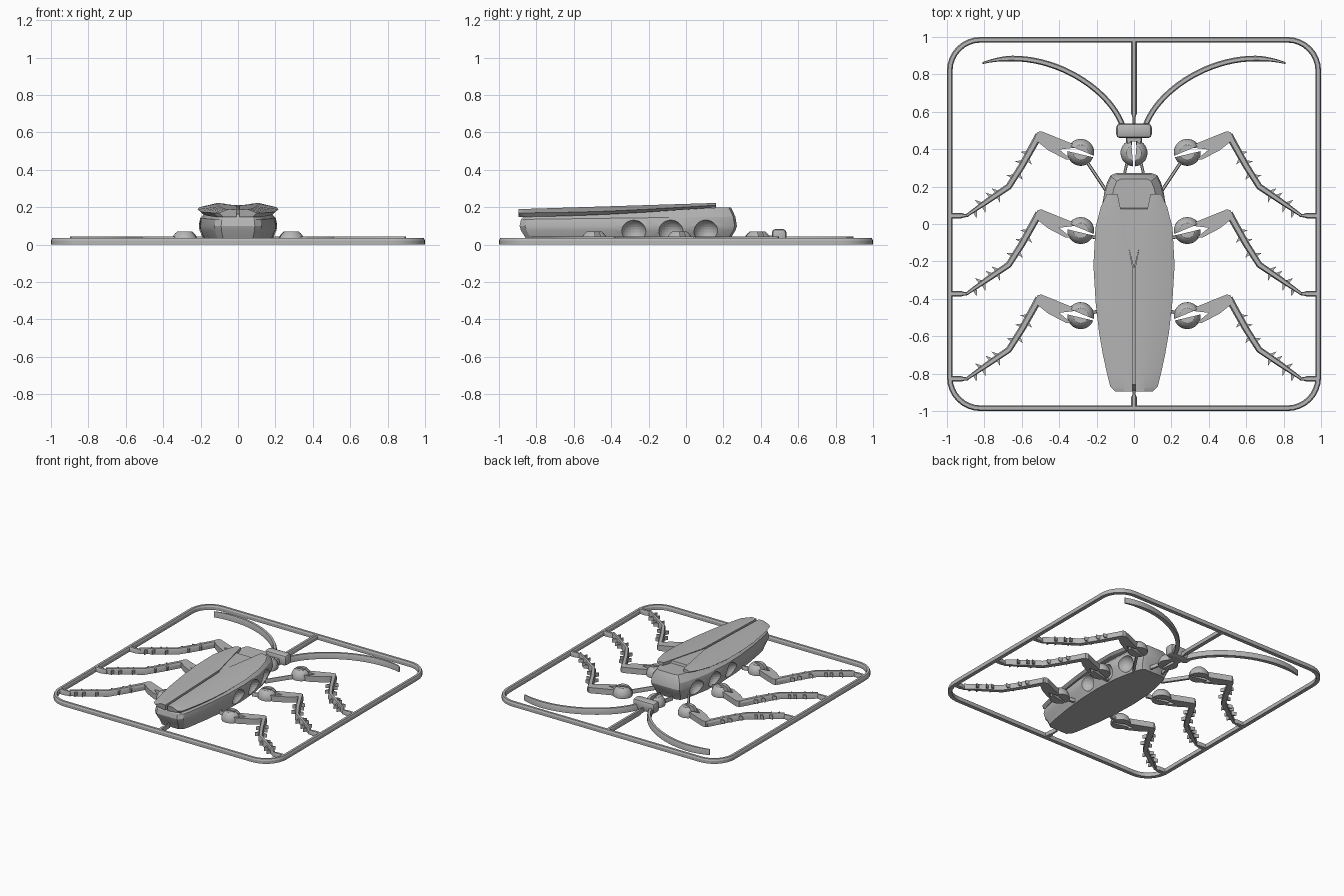
import bpy, bmesh, math
from mathutils import Vector, Matrix

cube = bpy.data.objects.get("Cube")
if cube:
    bpy.data.objects.remove(cube, do_unlink=True)

grey = bpy.data.materials.new("plain_grey")
grey.use_nodes = True
COLOUR = (0.47, 0.47, 0.47, 1)
grey.diffuse_color = COLOUR
grey.node_tree.nodes["Principled BSDF"].inputs["Base Color"].default_value = COLOUR
parts = []


def finish(name, bm, mirror=False):
    bmesh.ops.recalc_face_normals(bm, faces=bm.faces)
    mesh = bpy.data.meshes.new(name)
    bm.to_mesh(mesh)
    bm.free()
    mesh.materials.append(grey)
    obj = bpy.data.objects.new(name, mesh)
    bpy.context.collection.objects.link(obj)
    if mirror:
        obj.modifiers.new("mirror", 'MIRROR').use_mirror_merge = False
    parts.append(obj)
    return obj


def loft(bm, rings, loop=False):
    """Skin a list of closed rings, with end caps unless looped."""
    rows = [[bm.verts.new(p) for p in ring] for ring in rings]
    pairs = list(zip(rows, rows[1:])) + ([(rows[-1], rows[0])] if loop else [])
    n = len(rows[0])
    for a, b in pairs:
        for i in range(n):
            bm.faces.new((a[i], a[(i + 1) % n], b[(i + 1) % n], b[i]))
    if not loop:
        bm.faces.new(rows[0])
        bm.faces.new(rows[-1])


def strip(bm, path, widths, height, loop=False):
    """Chamfered bar lying on the ground along a flat path."""
    pts = [Vector((x, y, 0)) for x, y in path]
    n, rings = len(pts), []
    for i, p in enumerate(pts):
        a = pts[i - 1] if i or loop else p
        b = pts[(i + 1) % n] if i < n - 1 or loop else p
        d = (b - a).normalized()
        side = Vector((-d.y, d.x, 0))
        w = widths[i] if isinstance(widths, list) else widths
        section = ((-.5, 0), (.5, 0), (.5, .65), (.3, 1), (-.3, 1), (-.5, .65))
        rings.append([p + side * w * u + Vector((0, 0, height * v)) for u, v in section])
    loft(bm, rings, loop)


def prism(bm, outline, z0, z1):
    loft(bm, [[(x, y, z) for x, y in outline] for z in (z0, z1)])


def split_ball(bm, x, y, angle, radius=0.072):
    """Flat-topped ball on the ground, split by a wedge-shaped slot."""
    for side in (1, -1):
        ball = bmesh.new()
        bmesh.ops.create_uvsphere(ball, u_segments=32, v_segments=16, radius=radius)
        cuts = (((0, 0, 0.06), (0, 0, 1)), ((0, 0, -0.01), (0, 0, -1)),
                ((0, side * 0.01, 0), (-0.08, -side, 0)))
        for co, no in cuts:
            bmesh.ops.bisect_plane(ball, geom=ball.verts[:] + ball.edges[:] + ball.faces[:],
                                   plane_co=co, plane_no=no, clear_outer=True)
            bmesh.ops.holes_fill(ball, edges=[e for e in ball.edges if e.is_boundary])
        ball.transform(Matrix.Translation((x, y, 0.01)) @ Matrix.Rotation(angle, 4, 'Z'))
        temp = bpy.data.meshes.new("temp")
        ball.to_mesh(temp)
        ball.free()
        bm.from_mesh(temp)
        bpy.data.meshes.remove(temp)


def lerp(a, b, t):
    return a + (b - a) * t


# Rounded square frame with its gates
bm = bmesh.new()
corner = 0.165
path = []
for k, (sx, sy) in enumerate(((1, 1), (-1, 1), (-1, -1), (1, -1))):
    for i in range(9):
        a = math.pi / 2 * (k + i / 8)
        path.append((sx * (0.985 - corner) + corner * math.cos(a),
                     sy * (0.985 - corner) + corner * math.sin(a)))
strip(bm, path, 0.03, 0.035, loop=True)
strip(bm, [(0, 0.98), (0, 0.59), (0, 0.57), (0, 0.53)], [0.03, 0.03, 0.014, 0.014], 0.035)
strip(bm, [(0, -0.98), (0, -0.925), (0, -0.91), (0, -0.86)], [0.03, 0.03, 0.014, 0.014], 0.035)
finish("frame", bm)

# Body: stacked copies of one outline, with a top that rises to the front
half = [(0.09, -0.89), (0.125, -0.86), (0.142, -0.8), (0.178, -0.6), (0.202, -0.4),
        (0.21, -0.2), (0.197, 0), (0.17, 0.13), (0.145, 0.22), (0.125, 0.26), (0.095, 0.272)]
outline = half + [(-x, y) for x, y in reversed(half)]


def level(y):
    return (y + 0.89) / 1.16


rings = []
for sx, inset, low, high in ((.82, .045, 0, 0), (.9, .03, .04, .04), (.98, .008, .075, .075),
                             (1, 0, .1, .1), (.96, .008, .135, .15), (.74, .032, .165, .2)):
    rings.append([(x * sx, -0.31 + (y + 0.31) * (1 - inset / 0.58),
                   lerp(low, high, level(y))) for x, y in outline])
bm = bmesh.new()
loft(bm, rings)
body = finish("body", bm)

# Ball sockets cut into the sides of the body
bm = bmesh.new()
for y, x in ((0.11, 0.185), (-0.08, 0.215), (-0.28, 0.22)):
    for s in (1, -1):
        bmesh.ops.create_uvsphere(bm, u_segments=24, v_segments=14, radius=0.068,
                                  matrix=Matrix.Translation((x * s, y, 0.066)))
cutter = finish("socket_cutter", bm)
parts.remove(cutter)
cutter.hide_render = True
cutter.hide_set(True)
cut = body.modifiers.new("sockets", 'BOOLEAN')
cut.operation, cut.object, cut.solver = 'DIFFERENCE', cutter, 'EXACT'

# Wing cases: bevelled shells that part towards the front
bm = bmesh.new()
rings = []
stations = [(0.1, -0.895), (0.127, -0.87), (0.142, -0.81), (0.166, -0.7), (0.187, -0.58),
            (0.205, -0.42), (0.217, -0.22), (0.206, -0.02), (0.178, 0.09), (0.145, 0.16)]
for xo, y in stations:
    t = (y + 0.895) / 1.055
    zt = lerp(0.192, 0.225, t)
    drop = lerp(0.022, 0.014, t) * (1 + 0.5 * math.sin(math.pi * t))
    xi = 0.009 if y < -0.22 else lerp(0.009, 0.088, (y + 0.22) / 0.38)
    under = zt - drop - lerp(0.022, 0.012, t)
    rings.append([(xi, y, zt - 0.004), (lerp(xi, xo, 0.45), y, zt - 0.002), (xo, y, zt - drop),
                  (xo - 0.02, y + (0.012 if t == 0 else 0), under), (xi, y, under)])
loft(bm, rings)
finish("wing_case", bm, mirror=True)

# Small triangular plate between the wing cases
bm = bmesh.new()
loft(bm, [[(-0.085, 0.092, 0.17), (0.085, 0.092, 0.17), (0, -0.24, 0.17)],
          [(-0.08, 0.08, 0.213), (0.08, 0.08, 0.213), (0, -0.24, 0.204)]])
finish("back_plate", bm)

# Head with a bevelled block, a neck and a split neck ball
bm = bmesh.new()
bmesh.ops.create_cube(bm, size=1, matrix=Matrix.Translation((0, 0.498, 0.042))
                      @ Matrix.Diagonal((0.19, 0.078, 0.084, 1)))
bmesh.ops.bevel(bm, geom=bm.edges[:], offset=0.02, segments=2, profile=0.5, affect='EDGES')
finish("head", bm)
bm = bmesh.new()
split_ball(bm, 0, 0.38, -math.pi / 2)
for s in (1, -1):
    strip(bm, [(s * 0.055, 0.25), (s * 0.035, 0.34)], 0.015, 0.03)
    strip(bm, [(s * 0.025, 0.42), (s * 0.03, 0.48)], 0.03, 0.05)
strip(bm, [(0, 0.44), (0, 0.48)], 0.06, 0.05)
finish("neck", bm)

# Curved antennae
bm = bmesh.new()
path, widths = [], []
p = [Vector(v) for v in ((0.06, 0.52), (0.13, 0.74), (0.5, 0.96), (0.81, 0.86))]
for i in range(25):
    t = i / 24
    u = 1 - t
    path.append(tuple(p[0] * u**3 + p[1] * 3 * t * u * u + p[2] * 3 * t * t * u + p[3] * t**3))
    widths.append(0.03 if t < 0.85 else lerp(0.03, 0.01, (t - 0.85) / 0.15))
strip(bm, path, widths, 0.045)
finish("antenna", bm, mirror=True)

# Legs: ball, forked thigh, spiny shin and gate, repeated down the side
thigh = [(0.315, 0.425), (0.34, 0.433), (0.495, 0.496), (0.515, 0.492), (0.53, 0.465),
         (0.51, 0.435), (0.46, 0.395), (0.365, 0.345), (0.335, 0.345), (0.4, 0.398), (0.315, 0.408)]
shin = [(0.508, 0.475), (0.6, 0.31), (0.67, 0.2), (0.78, 0.125), (0.895, 0.045)]
spines = ((0, .6, 1), (0, .9, 1), (0, .75, -1), (1, .35, -1), (1, .55, 1),
          (2, .5, 1), (2, .8, 1), (2, .55, -1), (3, .25, -1), (3, .3, 1), (3, .65, -1))
struts = [((0.13, 0.15), (0.25, 0.33)), ((0.18, 0.34), (0.25, 0.355)), ((0.17, 0.41), (0.25, 0.395))]
for name, dy, strut in zip(("front", "middle", "rear"), (0, -0.418, -0.873), struts):
    bm = bmesh.new()
    split_ball(bm, 0.285, 0.383, math.radians(198))
    prism(bm, thigh, 0, 0.045)
    strip(bm, shin, [0.04, 0.036, 0.034, 0.03, 0.016], 0.045)
    for seg, t, side in spines:
        a, b = Vector(shin[seg]), Vector(shin[seg + 1])
        d = (b - a).normalized()
        out = Vector((-d.y, d.x)) * side
        base = a.lerp(b, t) + out * 0.012
        prism(bm, [base - d * 0.01, base + d * 0.012, base + out * 0.032 + d * 0.014], 0.008, 0.036)
    strip(bm, [(0.885, 0.045), (0.91, 0.045), (0.925, 0.045), (0.98, 0.045)],
          [0.014, 0.02, 0.03, 0.03], 0.035)
    strip(bm, strut, 0.018, 0.03)
    bmesh.ops.translate(bm, verts=bm.verts, vec=(0, dy, 0))
    finish(name + "_leg", bm, mirror=True)

# Smooth shading with crisp edges
bpy.ops.object.select_all(action='DESELECT')
for obj in parts:
    obj.select_set(True)
bpy.context.view_layer.objects.active = body
bpy.ops.object.shade_smooth_by_angle(angle=math.radians(25))
